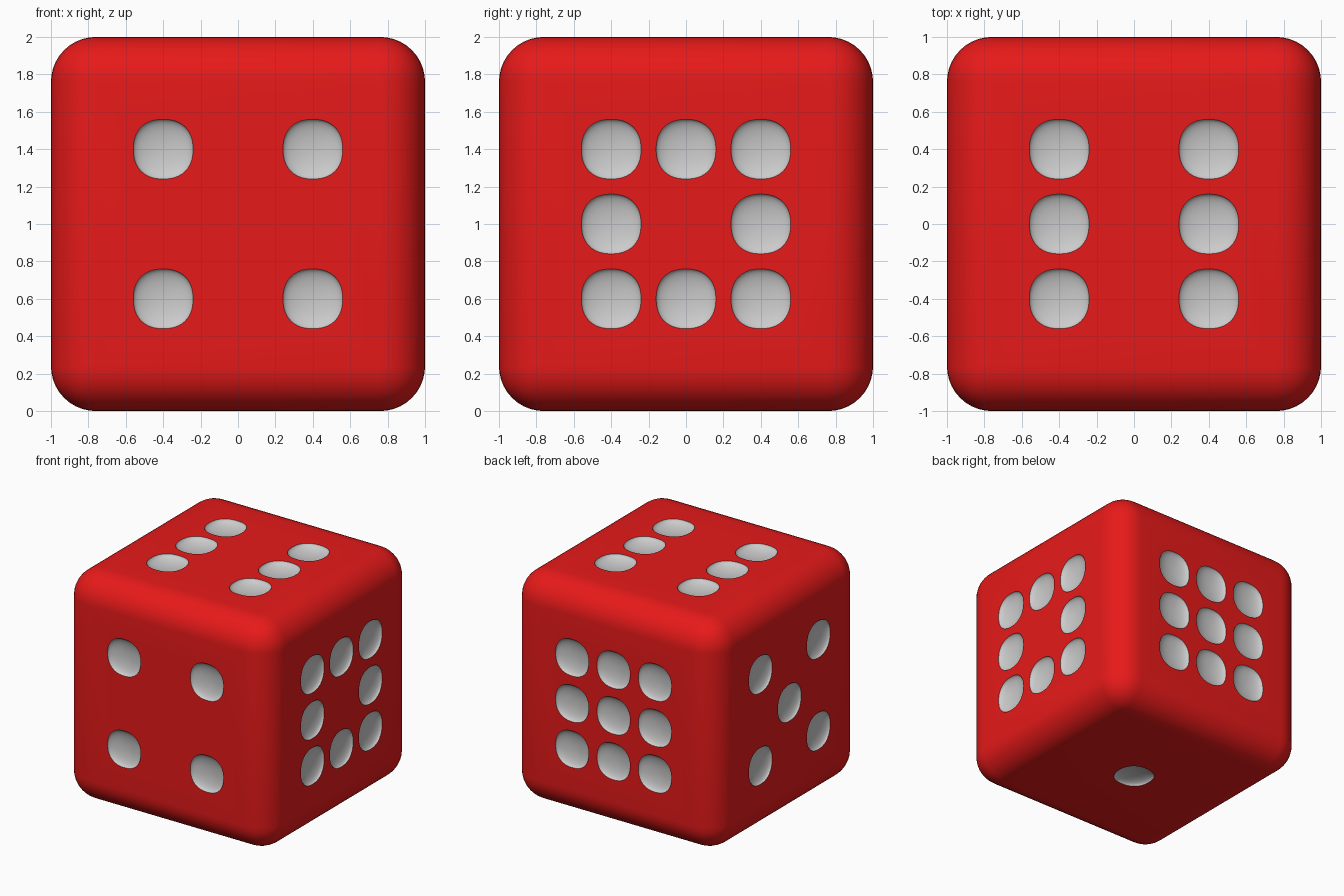
import bpy, bmesh, math
from mathutils import Matrix, Vector

if "Cube" in bpy.data.objects:
    bpy.data.objects.remove(bpy.data.objects["Cube"])

BEVEL, PIP_R, PIP_DEPTH, STEP = 0.24, 0.16, 0.05, 0.4


def material(name, color):
    mat = bpy.data.materials.new(name)
    mat.diffuse_color = color
    mat.use_nodes = True
    mat.node_tree.nodes["Principled BSDF"].inputs["Base Color"].default_value = mat.diffuse_color
    return mat


red = material("red", (0.8, 0.01, 0.01, 1))
white = material("white", (0.8, 0.8, 0.8, 1))


def make_object(name, bm):
    mesh = bpy.data.meshes.new(name)
    bm.to_mesh(mesh)
    bm.free()
    mesh.materials.append(red)
    mesh.materials.append(white)
    obj = bpy.data.objects.new(name, mesh)
    bpy.context.collection.objects.link(obj)
    return obj


# rounded die body
bm = bmesh.new()
bmesh.ops.create_cube(bm, size=2, matrix=Matrix.Translation((0, 0, 1)))
bmesh.ops.bevel(bm, geom=bm.edges[:], offset=BEVEL, segments=10, profile=0.5,
                affect='EDGES', clamp_overlap=True)
die = make_object("die_body", bm)

# pip layouts: (face normal, horizontal axis, grid positions)
corners = [(-1, -1), (1, -1), (-1, 1), (1, 1)]
sides = [(-1, 0), (1, 0)]
ends = [(0, -1), (0, 1)]
faces = [
    ((0, -1, 0), (1, 0, 0), corners),
    ((1, 0, 0), (0, 1, 0), corners + sides + ends),
    ((0, 0, 1), (1, 0, 0), corners + sides),
    ((0, 1, 0), (-1, 0, 0), corners + sides + ends + [(0, 0)]),
    ((-1, 0, 0), (0, -1, 0), corners + [(0, 0)]),
    ((0, 0, -1), (1, 0, 0), [(0, 0)]),
]


# shallow, slightly squared dimple shapes
def add_pip(bm, matrix):
    verts = bmesh.ops.create_uvsphere(bm, u_segments=48, v_segments=24,
                                      radius=1)["verts"]
    for v in verts:
        r = math.hypot(v.co.x, v.co.y)
        if r > 1e-6:
            c, s = abs(v.co.x / r), abs(v.co.y / r)
            k = PIP_R / (c ** 2.3 + s ** 2.3) ** (1 / 2.3)
            v.co.x *= k
            v.co.y *= k
        v.co.z *= PIP_DEPTH
        v.co = matrix @ v.co


bm = bmesh.new()
for normal, horizontal, spots in faces:
    n, u = Vector(normal), Vector(horizontal)
    w = n.cross(u)
    for a, b in spots:
        m = Matrix((u, w, n)).transposed().to_4x4()
        m.translation = Vector((0, 0, 1)) + n + STEP * (a * u + b * w)
        # small twist-free offset keeps the rim off the sphere's equator ring
        m.translation += n * 0.002
        add_pip(bm, m)
for f in bm.faces:
    f.material_index = 1
cutter = make_object("pip_cutter", bm)
cutter.hide_render = True

# carve the pips
mod = die.modifiers.new("pips", 'BOOLEAN')
mod.operation = 'DIFFERENCE'
mod.solver = 'EXACT'
mod.object = cutter
bpy.context.view_layer.objects.active = die
die.select_set(True)
bpy.ops.object.modifier_apply(modifier=mod.name)
bpy.data.objects.remove(cutter)
bpy.ops.object.shade_smooth_by_angle(angle=math.radians(35))
